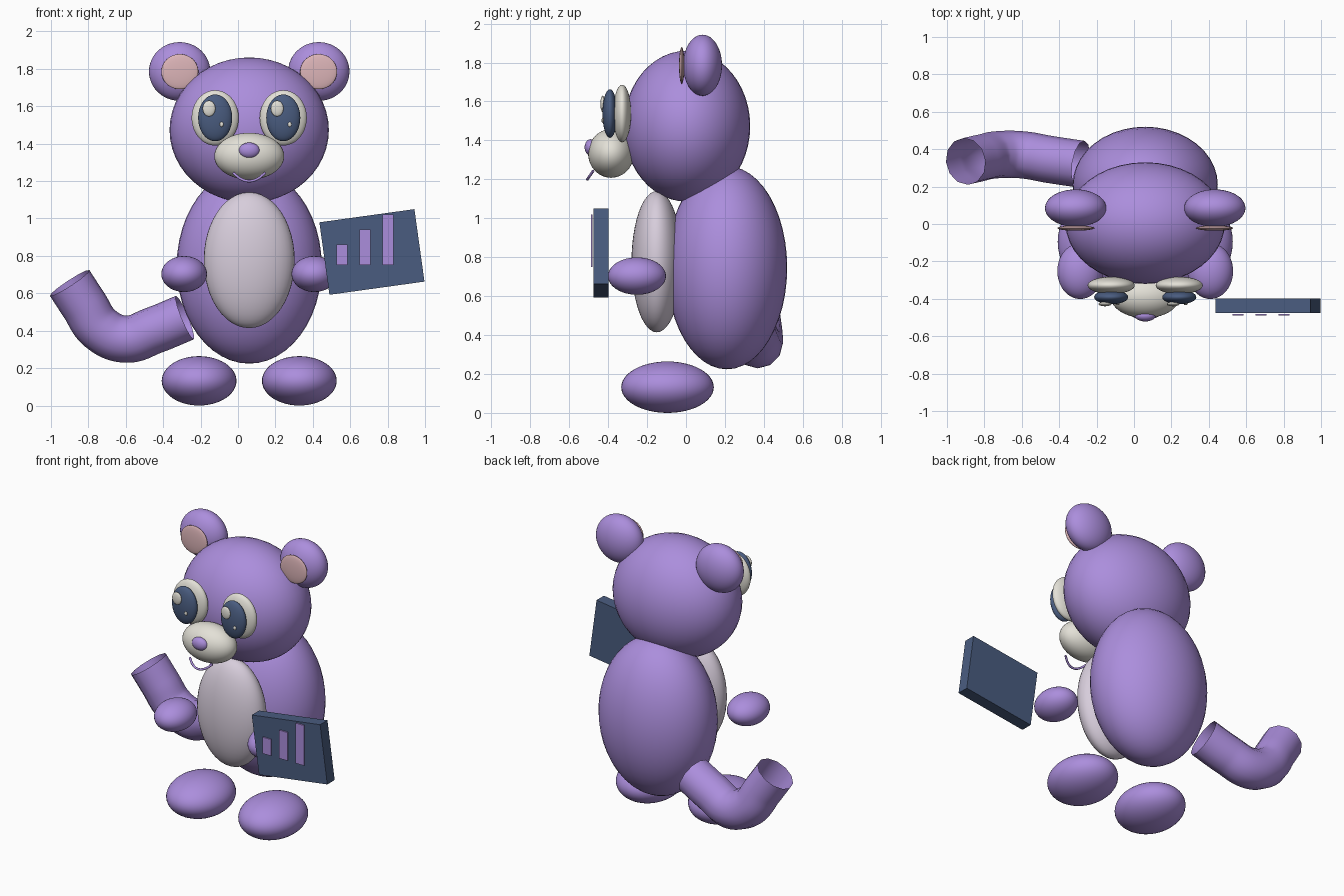
import bpy, math
from mathutils import Vector

cube = bpy.data.objects.get("Cube")
if cube:
    bpy.data.objects.remove(cube, do_unlink=True)

CX = 0.06  # the body's own mirror plane


def material(name, rgb):
    m = bpy.data.materials.new(name)
    m.use_nodes = True
    col = (*rgb, 1)
    m.diffuse_color = col
    bsdf = next(n for n in m.node_tree.nodes if n.type == 'BSDF_PRINCIPLED')
    bsdf.inputs["Base Color"].default_value = col
    bsdf.inputs["Roughness"].default_value = 0.7
    return m


PURPLE = material("purple", (0.41, 0.27, 0.72))
CREAM = material("cream", (0.77, 0.75, 0.68))
LILAC = material("pale lilac", (0.68, 0.61, 0.71))
PINK = material("pink", (0.72, 0.46, 0.48))
NAVY = material("navy", (0.068, 0.108, 0.215))


def finish(name, mat):
    ob = bpy.context.object
    ob.name = ob.data.name = name
    ob.data.materials.clear()
    ob.data.materials.append(mat)
    return ob


def ellipsoid(name, loc, radii, mat):
    bpy.ops.mesh.primitive_uv_sphere_add(segments=40, ring_count=24, location=loc)
    bpy.context.object.scale = radii
    bpy.ops.object.transform_apply(location=False, rotation=False, scale=True)
    bpy.ops.object.shade_smooth()
    return finish(name, mat)


def pair(name, offset, y, z, radii, mat, shift=0):
    for side, s in (("left", 1), ("right", -1)):
        ellipsoid(f"{side}_{name}", (CX + s * offset + shift, y, z), radii, mat)


def box(name, loc, size, mat, tilt=0):
    bpy.ops.mesh.primitive_cube_add(size=1, location=loc, rotation=(0, tilt, 0))
    bpy.context.object.scale = size
    bpy.ops.object.transform_apply(location=False, rotation=False, scale=True)
    return finish(name, mat)


def tube(name, points, radius, mat, caps=False):
    cu = bpy.data.curves.new(name, 'CURVE')
    cu.dimensions = '3D'
    cu.bevel_depth = radius
    cu.bevel_resolution = 4
    cu.use_fill_caps = caps
    sp = cu.splines.new('BEZIER')
    sp.bezier_points.add(len(points) - 1)
    for bp, p in zip(sp.bezier_points, points):
        bp.co = Vector(p)
        bp.handle_left_type = bp.handle_right_type = 'AUTO'
    ob = bpy.data.objects.new(name, cu)
    bpy.context.collection.objects.link(ob)
    bpy.ops.object.select_all(action='DESELECT')
    ob.select_set(True)
    bpy.context.view_layer.objects.active = ob
    bpy.ops.object.convert(target='MESH')
    bpy.ops.object.shade_smooth_by_angle(angle=math.radians(60))
    return finish(name, mat)


# Torso and head
ellipsoid("body", (CX, 0.21, 0.746), (0.388, 0.31, 0.522), PURPLE)
ellipsoid("belly", (CX, -0.15, 0.777), (0.243, 0.13, 0.363), LILAC)
ellipsoid("head", (CX, 0.005, 1.473), (0.426, 0.325, 0.388), PURPLE)

# Limbs
pair("hand", 0.348, -0.252, 0.703, (0.122, 0.149, 0.096), PURPLE)
pair("foot", 0.268, -0.095, 0.132, (0.2, 0.238, 0.132), PURPLE)

# Ears
pair("ear", 0.372, 0.085, 1.786, (0.164, 0.1, 0.157), PURPLE)
pair("inner_ear", 0.371, -0.022, 1.785, (0.099, 0.014, 0.094), PINK)

# Eyes, with highlights shifted the same way on both sides
pair("eye", 0.182, -0.328, 1.538, (0.126, 0.046, 0.148), CREAM)
pair("pupil", 0.182, -0.391, 1.538, (0.091, 0.038, 0.125), NAVY)
pair("eye_highlight", 0.182, -0.428, 1.588, (0.034, 0.012, 0.042), CREAM, -0.033)
pair("eye_sparkle", 0.182, -0.428, 1.503, (0.01, 0.006, 0.013), CREAM, 0.034)

# Muzzle, nose and smile
ellipsoid("muzzle", (CX, -0.385, 1.333), (0.187, 0.118, 0.125), CREAM)
ellipsoid("nose", (CX, -0.49, 1.364), (0.055, 0.031, 0.042), PURPLE)
smile = [(CX + 0.085 * t, -0.507 + 0.03 * t * t, 1.2 + 0.043 * t * t)
         for t in (-1, -0.5, 0, 0.5, 1)]
tube("mouth", smile, 0.007, PURPLE, caps=True)

# Tail: an open bent tube
tube("tail", [(-0.284, 0.32, 0.47), (-0.45, 0.345, 0.402), (-0.6, 0.37, 0.355),
              (-0.735, 0.37, 0.41), (-0.825, 0.352, 0.54), (-0.9, 0.335, 0.655)],
     0.126, PURPLE)

# Board with a bar chart
box("board", (0.716, -0.436, 0.821), (0.513, 0.078, 0.391), NAVY, math.radians(-7.9))
for i, h in enumerate((0.11, 0.19, 0.27)):
    box(f"chart_bar_{i + 1}", (0.556 + 0.123 * i, -0.485, 0.75 + h / 2),
        (0.061, 0.008, h), PURPLE)
